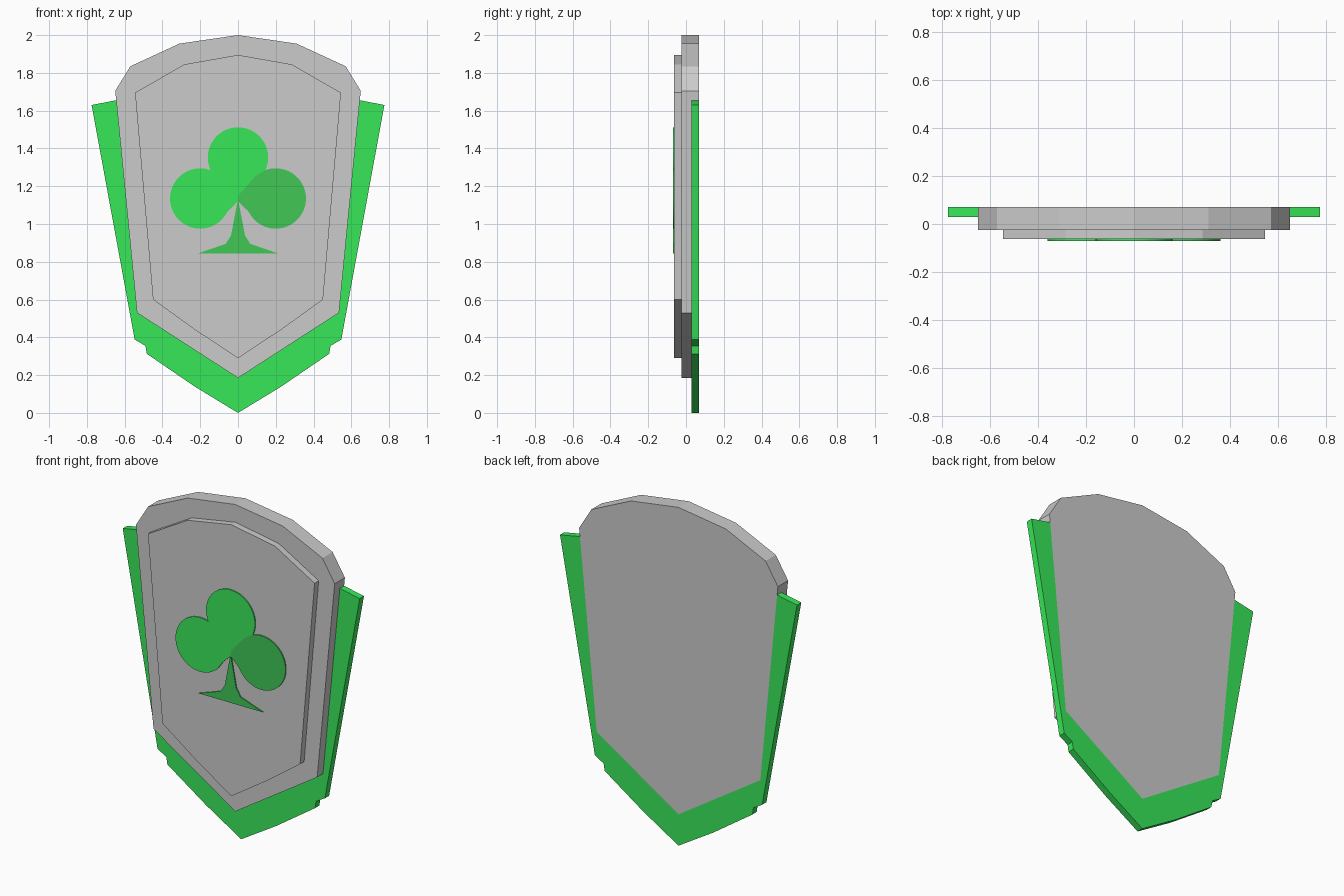
import bpy, bmesh
from math import cos, sin, radians

if "Cube" in bpy.data.objects:
    bpy.data.objects.remove(bpy.data.objects["Cube"])


def material(name, rgb):
    m = bpy.data.materials.new(name)
    m.diffuse_color = (*rgb, 1)
    m.use_nodes = True
    m.node_tree.nodes["Principled BSDF"].inputs["Base Color"].default_value = m.diffuse_color
    return m


def plate(name, outline, y0, y1, mat=None):
    """Extrude an x-z outline from y0 (front) to y1 (back)."""
    bm = bmesh.new()
    face = bm.faces.new([bm.verts.new((x, y0, z)) for x, z in outline])
    ext = bmesh.ops.extrude_face_region(bm, geom=[face], use_keep_orig=True)
    moved = [v for v in ext["geom"] if isinstance(v, bmesh.types.BMVert)]
    bmesh.ops.translate(bm, verts=moved, vec=(0, y1 - y0, 0))
    bmesh.ops.recalc_face_normals(bm, faces=bm.faces)
    me = bpy.data.meshes.new(name)
    bm.to_mesh(me)
    bm.free()
    ob = bpy.data.objects.new(name, me)
    bpy.context.collection.objects.link(ob)
    if mat:
        me.materials.append(mat)
    return ob


def mirrored(half):
    """Complete a right-hand half profile across x = 0."""
    return half + [(-x, z) for x, z in reversed(half) if x > 1e-6]


def arc(cx, cz, a0, a1, r=0.16, n=28):
    angles = [radians(a0 + (a1 - a0) * i / n) for i in range(n + 1)]
    return [(cx + r * cos(a), cz + r * sin(a)) for a in angles]


green = material("green", (0.04, 0.80, 0.10))
dark_green = material("dark_green", (0.05, 0.57, 0.09))

# Shield body and raised face
plate("shield_body", mirrored([(0, 2.0), (0.31, 1.955), (0.57, 1.835), (0.65, 1.705),
                               (0.645, 1.655), (0.535, 0.53), (0, 0.185)]), -0.025, 0.07)
plate("shield_face", mirrored([(0, 1.895), (0.285, 1.845), (0.545, 1.695),
                               (0.45, 0.6), (0.225, 0.438), (0, 0.29)]), -0.063, -0.02)

# Green rim hugging the sides and bottom of the body
outer = [(0, 0.0), (0.23, 0.14), (0.483, 0.313), (0.49, 0.355), (0.547, 0.388), (0.775, 1.63)]
inner = [(0.645, 1.655), (0.535, 0.53), (0, 0.185)]
right = outer + inner
plate("rim", right + [(-x, z) for x, z in reversed(right) if x > 0], 0.03, 0.07, green)

# Clover: two bright leaves, one dark leaf, meeting on a shared seam
seam = [(0.0, 1.12), (0.005, 1.155), (0.05, 1.205), (0.095, 1.255)]
plate("clover_leaves", arc(0, 1.352, -24.6, 204.6) + arc(-0.2, 1.135, 70.1, 318)[1:]
      + [(-0.05, 1.072)] + seam, -0.07, -0.055, green)
plate("clover_dark_leaf", arc(0.2, 1.135, 222, 469.9) + seam[::-1] + [(0.05, 1.072)],
      -0.07, -0.055, dark_green)

# Flared clover stem
plate("clover_stem", mirrored([(0, 1.13), (0.012, 1.07), (0.037, 0.94), (0.065, 0.895),
                               (0.21, 0.845)]), -0.07, -0.055, dark_green)
